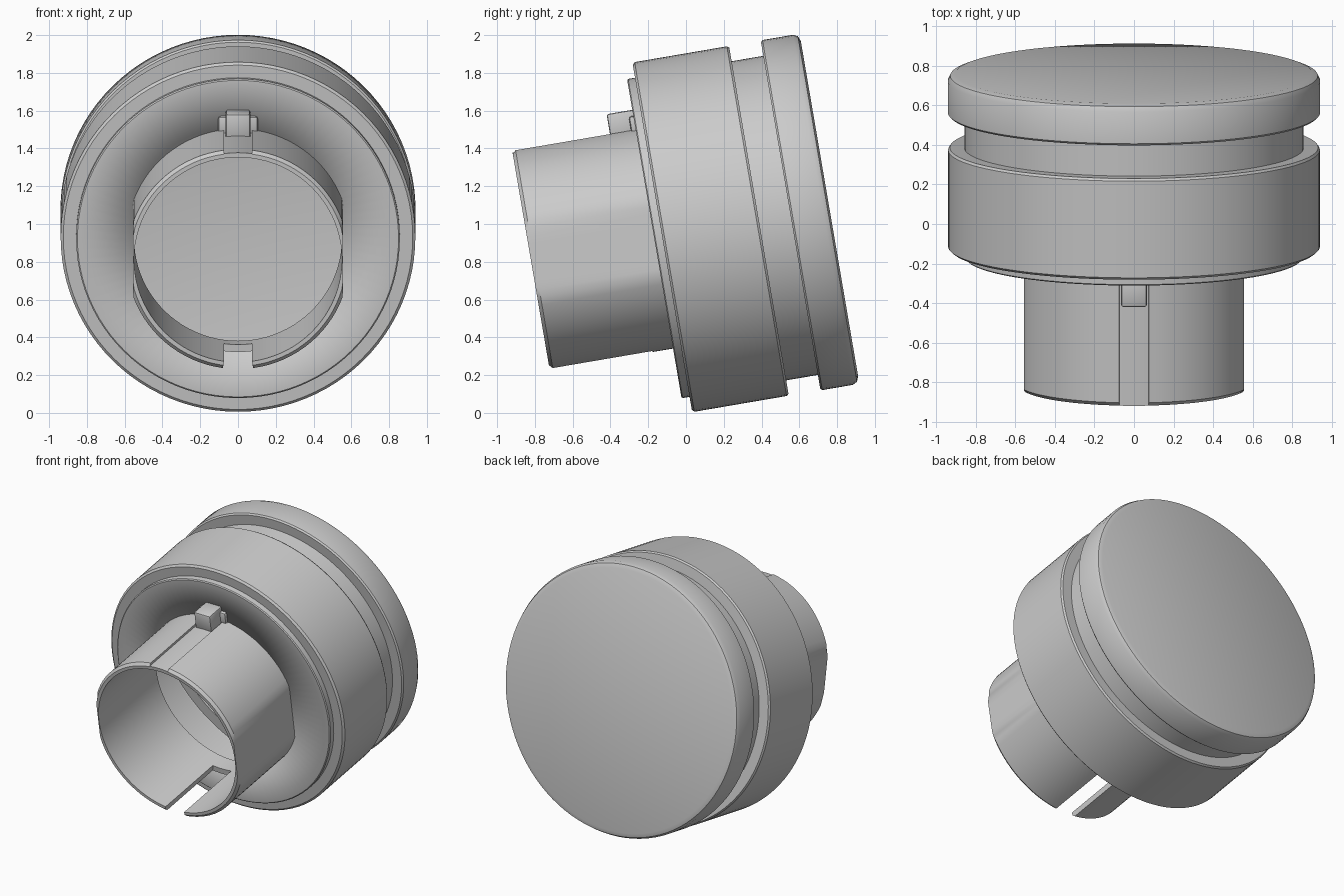
import bpy, bmesh
from math import sin, cos, asin, pi, radians

if "Cube" in bpy.data.objects:
    bpy.data.objects.remove(bpy.data.objects["Cube"])

# Local frame: Y runs along the body axis, then everything is tilted and lifted
TILT = radians(9.7)
CENTRE = (0, -0.158, 0.924)


def finish(name, bm, angle=30):
    bmesh.ops.remove_doubles(bm, verts=bm.verts, dist=1e-5)
    bmesh.ops.recalc_face_normals(bm, faces=bm.faces)
    mesh = bpy.data.meshes.new(name)
    bm.to_mesh(mesh)
    bm.free()
    ob = bpy.data.objects.new(name, mesh)
    bpy.context.collection.objects.link(ob)
    ob.rotation_euler = (TILT, 0, 0)
    ob.location = CENTRE
    bpy.ops.object.select_all(action='DESELECT')
    ob.select_set(True)
    bpy.context.view_layer.objects.active = ob
    bpy.ops.object.shade_smooth_by_angle(angle=radians(angle))
    return ob


def lathe(name, profile, steps=96):
    bm = bmesh.new()
    vs = [bm.verts.new((0, t, r)) for t, r in profile]
    es = [bm.edges.new(p) for p in zip(vs, vs[1:])]
    bmesh.ops.spin(bm, geom=vs + es, cent=(0, 0, 0), axis=(0, 1, 0),
                   angle=2 * pi, steps=steps)
    return finish(name, bm)


def wall(name, a0, a1, t0, t1, outer, chamfer=0.0, inner=0.55, n=40):
    """Curved wall from angle a0 to a1 (0 = top), with flattened sides."""
    bm = bmesh.new()

    def point(a, r, t):
        x = max(-0.556, min(0.556, r * sin(a)))
        return bm.verts.new((x, t, r * cos(a)))

    loop = [(t0, inner), (t0, outer - chamfer), (t0 + chamfer, outer),
            (t1, outer), (t1, inner)]
    if not chamfer:
        loop.pop(2)
    rings = []
    for i in range(n + 1):
        a = a0 + (a1 - a0) * i / n
        rings.append([point(a, r, t) for t, r in loop])
    m = len(loop)
    for p, q in zip(rings, rings[1:]):
        for j in range(m):
            k = (j + 1) % m
            bm.faces.new((p[j], p[k], q[k], q[j]))
    bm.faces.new(rings[0])
    bm.faces.new(rings[-1])
    return finish(name, bm)


def block(name, hx, t0, t1, z0, z1, bevel):
    bm = bmesh.new()
    bmesh.ops.create_cube(bm, size=1)
    for v in bm.verts:
        v.co = (v.co.x * 2 * hx, (t0 + t1) / 2 + v.co.y * (t1 - t0),
                (z0 + z1) / 2 + v.co.z * (z1 - z0))
    bmesh.ops.bevel(bm, geom=bm.edges[:], offset=bevel, segments=2,
                    profile=0.5, affect='EDGES')
    return finish(name, bm, 40)


# Hollow drum with front step, rear groove and closed cap
body = lathe("drum_body", [
    (-0.01, 0.555), (-0.01, 0.85), (-0.004, 0.857), (0.033, 0.857),
    (0.033, 0.925), (0.045, 0.939), (0.54, 0.939), (0.552, 0.93),
    (0.552, 0.857), (0.722, 0.857), (0.722, 0.93), (0.732, 0.94),
    (0.895, 0.94), (0.92, 0.928), (0.931, 0.9), (0.931, 0)])
shell = body.modifiers.new("thickness", 'SOLIDIFY')
shell.thickness = 0.012
shell.offset = -1

# Front tube: two side walls, a shallow channel on top, an open slot below
FRONT, R = -0.673, 0.59
half_channel = asin(0.075 / R)
half_slot = asin(0.08 / R)
for side, label in ((1, "right"), (-1, "left")):
    wall("tube_wall_" + label, side * half_channel, side * (pi - half_slot),
         FRONT, 0.0, R, chamfer=0.018)
wall("tube_top_channel", -half_channel, half_channel, FRONT, 0.0, 0.575, n=6)
wall("tube_slot_end", pi - half_slot, pi + half_slot, -0.12, 0.0, R, n=6)

# Locating key on top of the tube, with its wider foot
block("locating_key", 0.065, -0.148, 0.0, 0.56, 0.692, 0.012)
block("key_foot", 0.105, -0.035, 0.0, 0.56, 0.66, 0.015)
